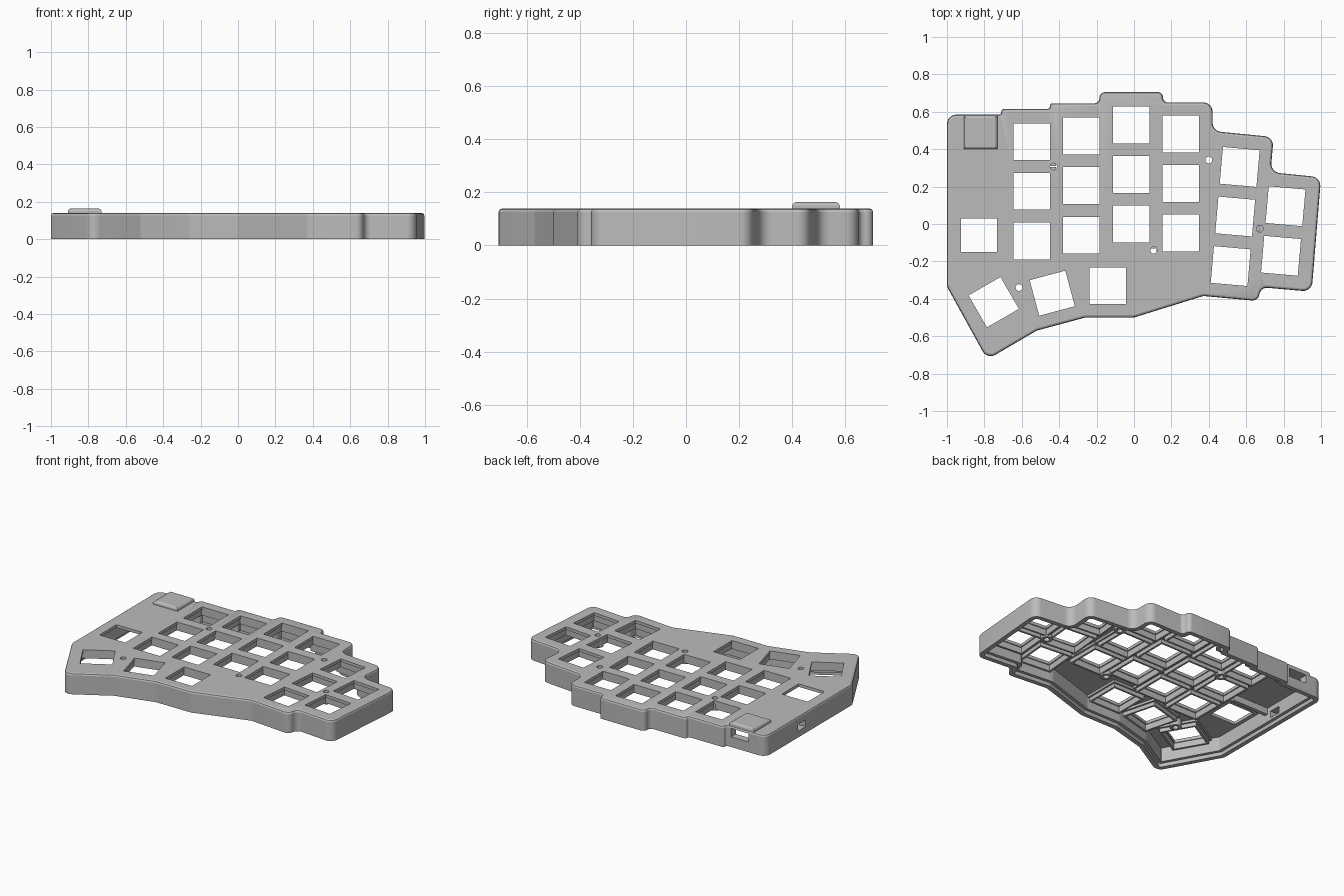
import bpy, bmesh
from math import sin, cos, tan, pi, radians, atan2, sqrt
from mathutils import Vector, Matrix

cube = bpy.data.objects.get("Cube")
if cube:
    bpy.data.objects.remove(cube, do_unlink=True)

grey = bpy.data.materials.new("matte_grey")
grey.use_nodes = True
colour = (0.5, 0.5, 0.5, 1)
grey.diffuse_color = colour
grey.node_tree.nodes["Principled BSDF"].inputs["Base Color"].default_value = colour


def loft(bm, rings, closed=False):
    """Bridge rings of points; cap the ends unless the profile is closed."""
    loops = [[bm.verts.new(p) for p in ring] for ring in rings]
    count = len(loops[0])
    pairs = list(zip(loops, loops[1:]))
    if closed:
        pairs.append((loops[-1], loops[0]))
    else:
        bm.faces.new(loops[0])
        bm.faces.new(loops[-1])
    for a, b in pairs:
        for i in range(count):
            j = (i + 1) % count
            bm.faces.new((a[i], a[j], b[j], b[i]))


def polygon_rings(x, y, rot, sides, profile):
    """Regular polygon rings; profile holds (apothem, z)."""
    start = radians(rot) + pi / sides
    return [[(x + h / cos(pi / sides) * cos(start + 2 * pi * i / sides),
              y + h / cos(pi / sides) * sin(start + 2 * pi * i / sides), z)
             for i in range(sides)] for h, z in profile]


def box(bm, centre, size):
    bmesh.ops.create_cube(bm, size=1, matrix=Matrix.Translation(centre) @ Matrix.Diagonal((*size, 1)))


def finish(bm, name):
    bmesh.ops.recalc_face_normals(bm, faces=bm.faces)
    mesh = bpy.data.meshes.new(name)
    bm.to_mesh(mesh)
    bm.free()
    obj = bpy.data.objects.new(name, mesh)
    bpy.context.collection.objects.link(obj)
    mesh.materials.append(grey)
    return obj


def select(obj):
    bpy.ops.object.select_all(action='DESELECT')
    obj.select_set(True)
    bpy.context.view_layer.objects.active = obj


# Plan of the case, counterclockwise
PLAN = [Vector(p) for p in (
    (-1, -.335), (-.785, -.725), (-.52, -.57), (-.26, -.5), (0, -.5), (.37, -.385),
    (.665, -.412), (.677, -.338), (.95, -.362), (1, .25), (.73, .277), (.747, .465),
    (.42, .497), (.42, .65), (.155, .65), (.155, .705), (-.185, .705), (-.185, .645),
    (-.45, .645), (-.45, .615), (-.71, .615), (-.71, .585), (-1, .585))]


def outline(inset, z, radius=.05, steps=6):
    """Inset plan with rounded corners."""
    n = len(PLAN)
    dirs = [(PLAN[(i + 1) % n] - PLAN[i]).normalized() for i in range(n)]
    left = [Vector((-d.y, d.x)) for d in dirs]
    pts = [PLAN[i] + (left[i - 1] + left[i]) / (1 + left[i - 1].dot(left[i])) * inset
           for i in range(n)]
    ring = []
    for i, p in enumerate(pts):
        a, b = dirs[i - 1], dirs[i]
        turn = atan2(a.x * b.y - a.y * b.x, a.dot(b))
        sign = 1 if turn > 0 else -1
        reach = .48 * min((p - pts[i - 1]).length, (pts[(i + 1) % n] - p).length)
        half = tan(abs(turn) / 2)
        r = min(max(radius - sign * inset, .003), reach / half)
        spoke = left[i - 1] * sign * r
        centre = p - a * r * half + spoke
        for k in range(steps + 1):
            q = centre + Matrix.Rotation(turn * k / steps, 2) @ -spoke
            ring.append((q.x, q.y, z))
    return ring


# Switch positions: x, y, rotation
columns = [(-.547, .44), (-.282, .47), (-.015, .53), (.25, .482)]
switches = [(x, y - .265 * row, 0) for x, y in columns for row in range(3)]
switches += [(.565 - .024 * row, .305 - .265 * row, -5) for row in range(3)]
switches += [(.81 - .024 * row, .095 - .265 * row, -5) for row in range(2)]
switches += [(-.75, -.418, 30), (-.437, -.37, 15), (-.14, -.33, 0)]
screws = [(-.43, .307), (.4, .342), (.673, -.025), (.105, -.14), (-.615, -.34)]

# Hollow shell with a stepped lip underneath and softened upper edge
bm = bmesh.new()
loft(bm, [outline(d, z) for d, z in (
    (.05, .12), (.05, .025), (.03, .025), (.03, 0), (0, 0),
    (0, .127), (.004, .136), (.013, .14))])
case = finish(bm, "case_shell")

# Openings for switches, screws, display and sockets
bm = bmesh.new()
for x, y, rot in switches:
    loft(bm, polygon_rings(x, y, rot, 4, ((.0985, .1), (.0985, .2))))
for x, y in screws:
    loft(bm, polygon_rings(x, y, 0, 20, ((.018, .1), (.018, .2))))
box(bm, (-.828, -.06, .15), (.192, .18, .1))
box(bm, (-.81, .58, .097), (.13, .16, .056))
box(bm, (-1, .2, .065), (.16, .08, .045))
cutter = finish(bm, "opening_cutter")
cutter.hide_render = True
cutter.hide_viewport = True

cut = case.modifiers.new("openings", 'BOOLEAN')
cut.operation = 'DIFFERENCE'
cut.solver = 'EXACT'
cut.object = cutter
select(case)
bpy.ops.object.modifier_apply(modifier=cut.name)
bpy.data.objects.remove(cutter, do_unlink=True)

# Stepped frames under each switch opening
bm = bmesh.new()
for x, y, rot in switches:
    loft(bm, polygon_rings(x, y, rot, 4, (
        (.13, .122), (.13, .105), (.118, .105), (.118, .08),
        (.105, .08), (.105, .122))), closed=True)
frames = finish(bm, "switch_frames")

# Screw bosses under the plate
bm = bmesh.new()
for x, y in screws:
    loft(bm, polygon_rings(x, y, 0, 20, (
        (.036, .122), (.036, .07), (.018, .07), (.018, .122))), closed=True)
bosses = finish(bm, "screw_bosses")

# Raised cover over the socket
bm = bmesh.new()
loft(bm, polygon_rings(-.82, .49, 0, 4, (
    (.09, .13), (.09, .15), (.086, .158), (.077, .163))))
cover = finish(bm, "socket_cover")

# Inner rib that holds the circuit board
bm = bmesh.new()
box(bm, (-.825, .12, .1), (.29, .025, .045))
rib = finish(bm, "board_rib")

for obj in (case, bosses):
    select(obj)
    bpy.ops.object.shade_smooth_by_angle(angle=radians(20))
